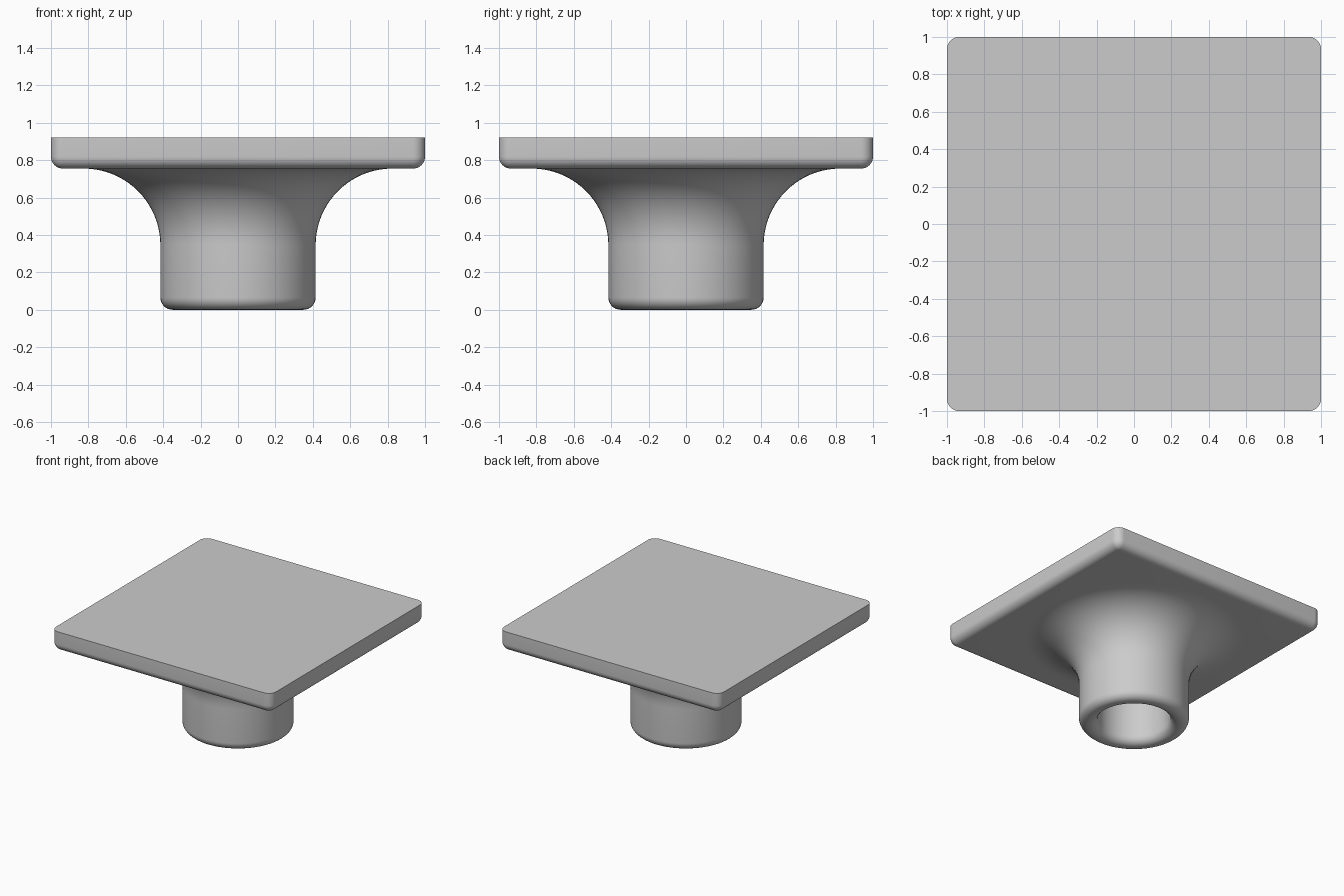
import bpy, bmesh
from math import sin, cos, pi, radians

old = bpy.data.objects.get("Cube")
if old:
    bpy.data.objects.remove(old)

gray = bpy.data.materials.new("plain gray")
gray.use_nodes = True
gray.diffuse_color = (0.6, 0.6, 0.6, 1)
gray.node_tree.nodes["Principled BSDF"].inputs["Base Color"].default_value = (0.6, 0.6, 0.6, 1)

PLATE_BOTTOM, PLATE_TOP = 0.755, 0.92
OUTER, INNER, ROUND, FLARE = 0.415, 0.275, 0.065, 0.41


def finish(name, bm):
    bmesh.ops.recalc_face_normals(bm, faces=bm.faces)
    mesh = bpy.data.meshes.new(name)
    bm.to_mesh(mesh)
    bm.free()
    mesh.materials.append(gray)
    obj = bpy.data.objects.new(name, mesh)
    bpy.context.collection.objects.link(obj)
    bpy.ops.object.select_all(action="DESELECT")
    obj.select_set(True)
    bpy.context.view_layer.objects.active = obj
    bpy.ops.object.shade_smooth_by_angle(angle=radians(35))
    return obj


def arc(cx, cz, r, start, end, steps):
    angles = [radians(start + (end - start) * i / steps) for i in range(steps + 1)]
    return [(cx + r * cos(a), cz + r * sin(a)) for a in angles]


# Square plate: rounded corners and underside, crisp top edge
bm = bmesh.new()
bmesh.ops.create_cube(bm, size=2)
for v in bm.verts:
    v.co.z = PLATE_TOP if v.co.z > 0 else PLATE_BOTTOM
upright = [e for e in bm.edges if abs(e.verts[0].co.z - e.verts[1].co.z) > 0.1]
bmesh.ops.bevel(bm, geom=upright, offset=ROUND, segments=8, profile=0.5, affect="EDGES")
lower = [e for e in bm.edges if all(v.co.z < PLATE_BOTTOM + 0.001 for v in e.verts)]
bmesh.ops.bevel(bm, geom=lower, offset=ROUND * 0.98, segments=8, profile=0.5, affect="EDGES")
finish("plate", bm)

# Hollow stem: bore, rounded rim, outer wall and wide flare, spun about z
profile = [(INNER, PLATE_BOTTOM)]
profile += arc(INNER + ROUND, ROUND, ROUND, 180, 270, 8)
profile += arc(OUTER - ROUND, ROUND, ROUND, 270, 360, 8)
profile += arc(OUTER + FLARE, PLATE_BOTTOM - FLARE, FLARE, 180, 90, 20)
bm = bmesh.new()
verts = [bm.verts.new((r, 0, z)) for r, z in profile]
edges = [bm.edges.new(pair) for pair in zip(verts, verts[1:])]
bmesh.ops.spin(bm, geom=verts + edges, cent=(0, 0, 0), axis=(0, 0, 1),
               angle=2 * pi, steps=64, use_merge=True)
bmesh.ops.remove_doubles(bm, verts=bm.verts, dist=0.0005)

stem = finish("stem", bm)

# The stem is an open shell, so make sure its outer wall faces outward
wall = max(stem.data.polygons, key=lambda p: p.center.xy.length)
if wall.normal.z > 0:
    stem.data.flip_normals()
